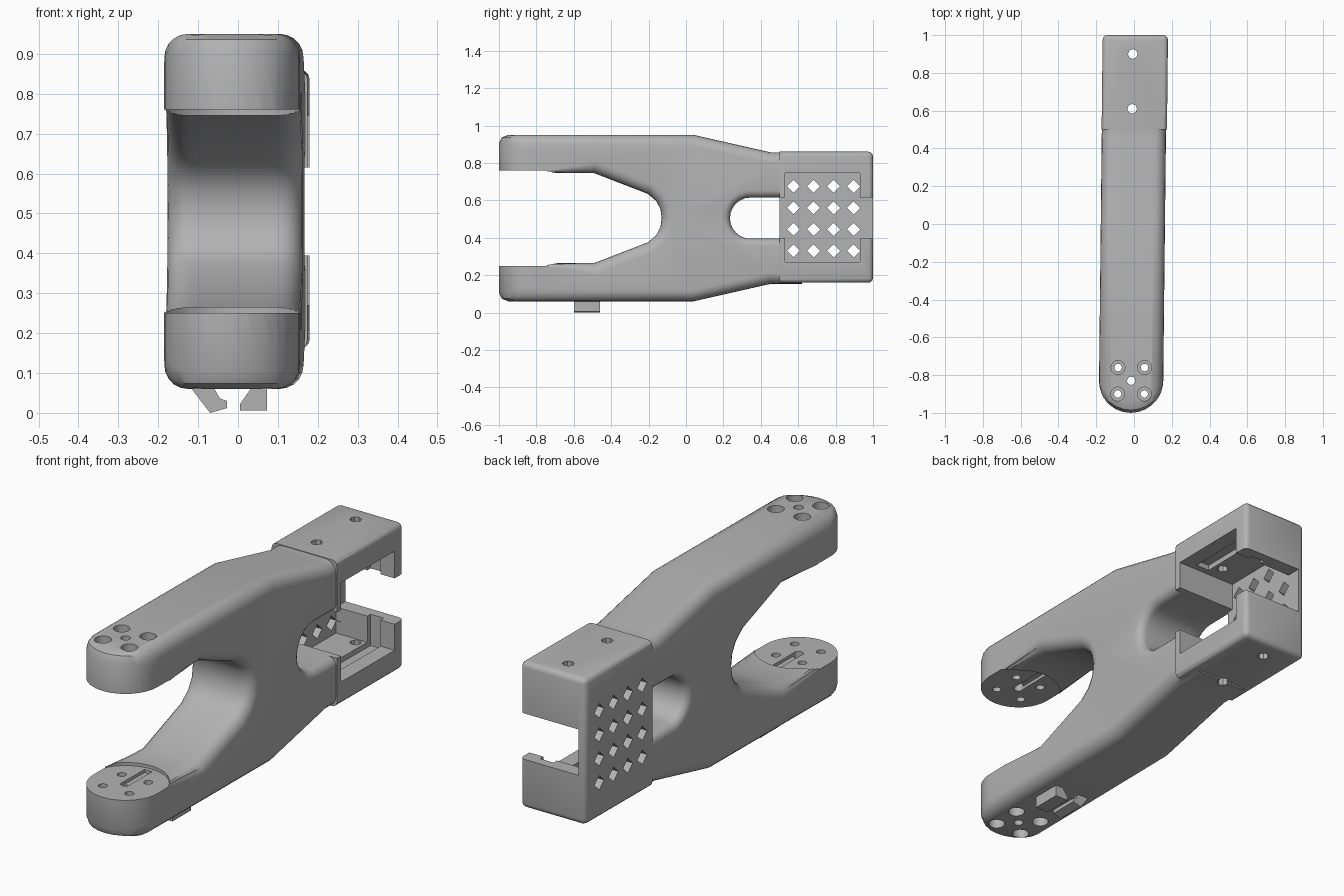
import bpy, bmesh, math
from mathutils import Matrix, Vector

if "Cube" in bpy.data.objects:
    bpy.data.objects.remove(bpy.data.objects["Cube"])

MID = 0.505        # height of the symmetry plane
HW = 0.17          # half width of the body

grey = bpy.data.materials.new("grey_plastic")
grey.diffuse_color = (0.45, 0.45, 0.45, 1)
grey.use_nodes = True
grey.node_tree.nodes["Principled BSDF"].inputs["Base Color"].default_value = grey.diffuse_color


def to_object(bm, name):
    bmesh.ops.recalc_face_normals(bm, faces=bm.faces[:])
    me = bpy.data.meshes.new(name)
    bm.to_mesh(me)
    bm.free()
    ob = bpy.data.objects.new(name, me)
    bpy.context.collection.objects.link(ob)
    me.materials.append(grey)
    return ob


def add_box(bm, x0, x1, y0, y1, z0, z1):
    m = Matrix.Translation(((x0 + x1) / 2, (y0 + y1) / 2, (z0 + z1) / 2))
    m = m @ Matrix.Diagonal((x1 - x0, y1 - y0, z1 - z0, 1))
    bmesh.ops.create_cube(bm, size=1, matrix=m)


def add_cylinder(bm, x, y, z0, z1, r, n=16):
    bmesh.ops.create_cone(bm, cap_ends=True, segments=n, radius1=r, radius2=r,
                          depth=z1 - z0,
                          matrix=Matrix.Translation((x, y, (z0 + z1) / 2)))


def slab(name, pts, xs_insets, nose=False):
    """Loft a side profile across x, insetting it to round the side edges."""
    n = len(pts)
    p = [Vector(q) for q in pts]
    area = sum(p[i].x * p[(i + 1) % n].y - p[(i + 1) % n].x * p[i].y for i in range(n))
    sgn = 1 if area > 0 else -1
    normals = []
    for i in range(n):
        a = (p[i] - p[i - 1]).normalized()
        b = (p[(i + 1) % n] - p[i]).normalized()
        n1, n2 = Vector((a.y, -a.x)) * sgn, Vector((b.y, -b.x)) * sgn
        v = (n1 + n2) / max(0.3, 1 + n1.dot(n2))
        if nose and p[i].x < -0.9:      # nose tips only shrink on the outer side
            dz = p[i].y - MID
            v = Vector((0, math.copysign(1, dz) if abs(dz) > 0.3 else 0))
        normals.append(v)
    bm = bmesh.new()
    rings = []
    for x, d in xs_insets:
        ring = []
        for q, v in zip(p, normals):
            w = q - v * d
            if nose and q.x < -0.9:     # half-round nose in plan
                w.x += HW - math.sqrt(max(0, HW * HW - x * x))
            ring.append(bm.verts.new((x, w.x, w.y)))
        rings.append(ring)
    for r0, r1 in zip(rings, rings[1:]):
        for i in range(n):
            j = (i + 1) % n
            bm.faces.new((r0[i], r0[j], r1[j], r1[i]))
    bm.faces.new(rings[0])
    bm.faces.new(rings[-1][::-1])
    bmesh.ops.recalc_face_normals(bm, faces=bm.faces[:])
    bmesh.ops.triangulate(bm, faces=bm.faces[:])
    return to_object(bm, name)


def side_layers(r, sign=1, steps=5):
    half = [(0.04, 0), (0.08, 0)]
    for k in range(steps + 1):
        a = math.pi / 2 * k / steps
        half.append((HW - r + r * math.sin(a), sign * r * (1 - math.cos(a))))
    if sign < 0:
        half.append((HW + 0.04, sign * r))
    return [(-x, d) for x, d in reversed(half)] + [(0, 0)] + half


def boolean(target, tool, op="DIFFERENCE"):
    m = target.modifiers.new("cut", "BOOLEAN")
    m.operation, m.object, m.solver = op, tool, "EXACT"
    bpy.context.view_layer.objects.active = target
    bpy.ops.object.modifier_apply(modifier=m.name)
    bpy.data.objects.remove(tool)


# Forked body: upper half profile, mirrored about the mid height
upper = [(-0.137, 0.555), (-0.16, 0.597), (-0.205, 0.635), (-0.49, 0.745),
         (-1, 0.745), (-1, 0.905), (-0.985, 0.936), (-0.95, 0.95),
         (0.04, 0.95), (0.45, 0.857), (0.62, 0.857)]
lower = [(y, 2 * MID - z) for y, z in reversed(upper)]
body = slab("body", [(-0.13, MID)] + upper + lower, side_layers(0.06), nose=True)

# Round-ended window through the waist, with softened rims
arc = [(0.345 + 0.11 * math.cos(a), MID + 0.11 * math.sin(a))
       for a in (math.pi / 2 + math.pi * k / 12 for k in range(13))]
boolean(body, slab("window_cutter", arc + [(0.8, MID - 0.11), (0.8, MID + 0.11)],
                   side_layers(0.04, -1)))

# Rear housing block
bm = bmesh.new()
add_box(bm, -0.171, 0.175, 0.5, 1.0, 0.16, 0.86)
bmesh.ops.bevel(bm, geom=[e for e in bm.edges if all(v.co.y > 0.9 for v in e.verts)
                          or abs(e.verts[0].co.y - e.verts[1].co.y) > 0.1],
                offset=0.025, segments=3, profile=0.5, affect="EDGES")
boolean(body, to_object(bm, "housing_block"), "UNION")

# Pocket open to the right, back slot and inner groove; a thin left wall remains
for dims in [(-0.135, 0.4, 0.53, 0.93, 0.27, 0.745),
             (-0.135, 0.4, 0.46, 1.1, 0.395, 0.615),
             (0.03, 0.10, 0.56, 0.955, 0.245, 0.77)]:
    bm = bmesh.new()
    add_box(bm, *dims)
    boolean(body, to_object(bm, "pocket_cutter"))

# Diamond vents in the left wall
bm = bmesh.new()
for i in range(4):
    for j in range(4):
        m = (Matrix.Translation((-0.16, 0.575 + 0.107 * i, 0.33 + 0.115 * j))
             @ Matrix.Rotation(math.pi / 4, 4, "X") @ Matrix.Diagonal((0.1, 0.05, 0.05, 1)))
        bmesh.ops.create_cube(bm, size=1, matrix=m)
boolean(body, to_object(bm, "vent_cutter"))

# Round motor seats with a wire groove on the inner faces of both arms
bm = bmesh.new()
add_cylinder(bm, 0, -0.83, 0.25, 0.76, 0.19, 40)
boolean(body, to_object(bm, "seat_cutter"))
bm = bmesh.new()
add_box(bm, -0.02, 0.02, -0.83, -0.66, 0.235, 0.775)
boolean(body, to_object(bm, "groove_cutter"))

# Screw holes: wide outer bores, then narrow through holes
bolts = [(sx * 0.07, -0.83 + sy * 0.07) for sx in (-1, 1) for sy in (-1, 1)]
bm = bmesh.new()
for x, y in bolts:
    add_cylinder(bm, x, y, 0.82, 1.1, 0.037)
    add_cylinder(bm, x, y, -0.1, 0.19, 0.037)
boolean(body, to_object(bm, "bore_cutter"))
bm = bmesh.new()
for x, y in bolts:
    add_cylinder(bm, x, y, -0.2, 1.2, 0.02, 12)
add_cylinder(bm, 0, -0.83, -0.2, 1.2, 0.022, 12)
for y in (0.61, 0.9):
    add_cylinder(bm, -0.01, y, -0.2, 1.2, 0.026, 8)
boolean(body, to_object(bm, "hole_cutter"))

# The body leans very slightly sideways along its length
for v in body.data.vertices:
    v.co.x += 0.011 * v.co.y - 0.006

# Two cable hooks under the lower arm
hooks = {
    "left_hook": [(-0.12, 0.065), (-0.062, 0.065), (-0.045, 0.036), (-0.028, 0.03),
                  (-0.028, 0.012), (-0.07, 0.0)],
    "right_hook": [(0.035, 0.065), (0.073, 0.065), (0.073, 0.006), (0.005, 0.006),
                   (0.005, 0.022)],
}
for name, prof in hooks.items():
    bm = bmesh.new()
    f = bm.faces.new([bm.verts.new((x, -0.6, z)) for x, z in prof])
    ext = bmesh.ops.extrude_face_region(bm, geom=[f])["geom"]
    bmesh.ops.translate(bm, vec=(0, 0.14, 0),
                        verts=[g for g in ext if isinstance(g, bmesh.types.BMVert)])
    to_object(bm, name)

# Smooth the rounded edges, keep the cuts crisp
bpy.ops.object.select_all(action="DESELECT")
body.select_set(True)
bpy.context.view_layer.objects.active = body
bpy.ops.object.shade_smooth_by_angle(angle=math.radians(30))
